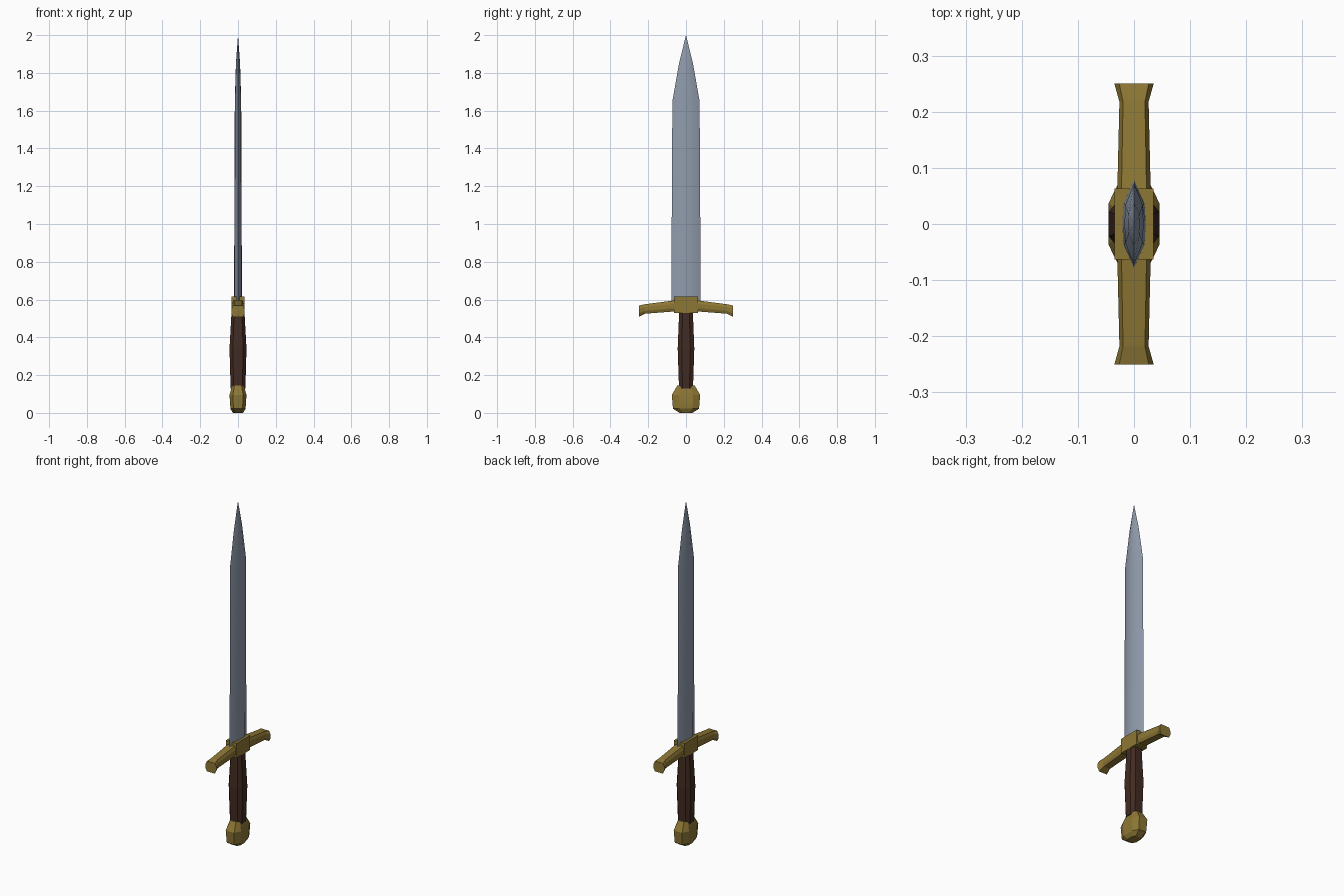
import bpy, bmesh, math

if "Cube" in bpy.data.objects:
    bpy.data.objects.remove(bpy.data.objects["Cube"])


def material(name, rgb):
    m = bpy.data.materials.new(name)
    m.diffuse_color = (*rgb, 1)
    m.use_nodes = True
    m.node_tree.nodes["Principled BSDF"].inputs["Base Color"].default_value = m.diffuse_color
    return m


STEEL = material("blade_steel", (0.28, 0.33, 0.41))
GOLD = material("dull_gold", (0.27, 0.185, 0.035))
WOOD = material("dark_wood", (0.055, 0.024, 0.016))


def loft(name, rings, mat, tip=None, smooth=None):
    """Skin a list of equal-length rings, capping the ends or closing to a tip."""
    bm = bmesh.new()
    loops = [[bm.verts.new(p) for p in ring] for ring in rings]
    n = len(loops[0])
    for a, b in zip(loops, loops[1:]):
        for i in range(n):
            j = (i + 1) % n
            bm.faces.new((a[i], a[j], b[j], b[i]))
    bm.faces.new(loops[0][::-1])
    if tip:
        t = bm.verts.new(tip)
        for i in range(n):
            bm.faces.new((loops[-1][i], loops[-1][(i + 1) % n], t))
    else:
        bm.faces.new(loops[-1])
    bmesh.ops.recalc_face_normals(bm, faces=bm.faces)
    me = bpy.data.meshes.new(name)
    bm.to_mesh(me)
    bm.free()
    me.materials.append(mat)
    ob = bpy.data.objects.new(name, me)
    bpy.context.collection.objects.link(ob)
    if smooth:
        bpy.context.view_layer.objects.active = ob
        ob.select_set(True)
        bpy.ops.object.shade_smooth_by_angle(angle=math.radians(smooth))
        ob.select_set(False)
    return ob


def octagon(hx, hy, z, fx=0.6, fy=0.5):
    """Bevelled rectangle: fx, fy are the flat fractions of each side."""
    q = [(hx, hy * fy), (hx * fx, hy)]
    pts = q + [(-x, y) for x, y in q[::-1]]
    pts += [(-x, -y) for x, y in pts]
    return [(x, y, z) for x, y in pts]


# Blade: flat hexagonal section with a faint central ridge, tapering to a point
def blade_ring(hx, hy, z):
    f = 0.47
    return [(x * hx, y * hy, z) for x, y in
            [(0, -1), (0.9, -f), (1, 0), (0.9, f), (0, 1), (-0.9, f), (-1, 0), (-0.9, -f)]]


loft("blade", [blade_ring(0.021, 0.078, 0.58), blade_ring(0.017, 0.072, 1.65),
               blade_ring(0.011, 0.037, 1.85)], STEEL, tip=(0, 0, 2.0), smooth=30)

# Grip: eight-sided handle, thickest in the middle
loft("grip", [octagon(0.039, 0.037, 0.13), octagon(0.045, 0.044, 0.34),
              octagon(0.034, 0.036, 0.54)], WOOD)

# Pommel: faceted knob
loft("pommel", [octagon(0.027, 0.034, 0.0), octagon(0.04, 0.069, 0.022),
                octagon(0.045, 0.075, 0.095), octagon(0.031, 0.046, 0.145)],
     GOLD, smooth=20)

# Guard centre block
bx, by = 0.035, 0.063
loft("guard_block", [[(-bx, -by, z), (bx, -by, z), (bx, by, z), (-bx, by, z)]
                     for z in (0.53, 0.615)], GOLD)


# Guard arms: bevelled bars drooping to flared ends
def arm_ring(side, y, hx, z0, z1):
    h, c = z1 - z0, 0.3
    return [(x * hx, side * y, z0 + t * h) for x, t in
            [(-0.75, 0), (0.75, 0), (1, c), (1, 1 - c), (0.75, 1), (-0.75, 1), (-1, 1 - c), (-1, c)]]


for side, label in ((1, "back"), (-1, "front")):
    loft("guard_arm_" + label, [arm_ring(side, 0.05, 0.03, 0.538, 0.597),
                                arm_ring(side, 0.218, 0.026, 0.525, 0.575),
                                arm_ring(side, 0.25, 0.035, 0.508, 0.568)], GOLD)
